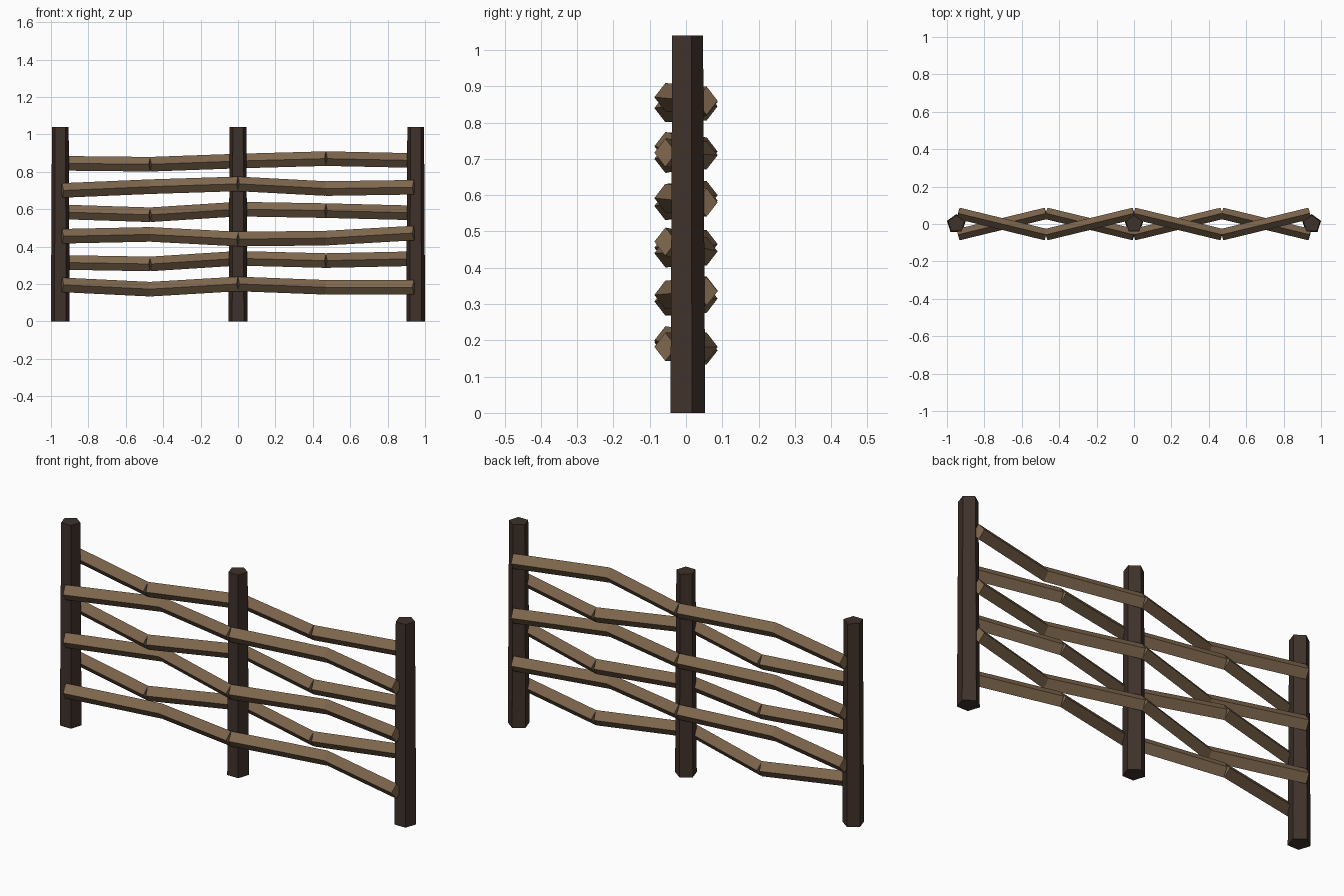
import bpy, bmesh, math
from mathutils import Vector

if "Cube" in bpy.data.objects:
    bpy.data.objects.remove(bpy.data.objects["Cube"])


def material(name, color):
    m = bpy.data.materials.new(name)
    m.diffuse_color = (*color, 1)
    m.use_nodes = True
    m.node_tree.nodes["Principled BSDF"].inputs["Base Color"].default_value = m.diffuse_color
    return m


def loft(bm, ring_a, ring_b):
    # closed prism between two matching rings
    a = [bm.verts.new(p) for p in ring_a]
    b = [bm.verts.new(p) for p in ring_b]
    n = len(a)
    for i in range(n):
        j = (i + 1) % n
        bm.faces.new((a[i], a[j], b[j], b[i]))
    bm.faces.new(a[::-1])
    bm.faces.new(b)


def finish(bm, name, mat):
    bmesh.ops.recalc_face_normals(bm, faces=bm.faces)
    mesh = bpy.data.meshes.new(name)
    bm.to_mesh(mesh)
    bm.free()
    mesh.materials.append(mat)
    obj = bpy.data.objects.new(name, mesh)
    bpy.context.collection.objects.link(obj)


dark_wood = material("dark_wood", (0.05, 0.031, 0.024))
rail_wood = material("rail_wood", (0.21, 0.135, 0.075))


# Three slightly tapered five-sided posts
def pentagon(x, r, z):
    angles = [math.radians(90 + 72 * i) for i in range(5)]
    return [(x + r * math.cos(a), r * math.sin(a), z) for a in angles]


for name, x in (("left_post", -0.95), ("middle_post", 0), ("right_post", 0.95)):
    bm = bmesh.new()
    loft(bm, pentagon(x, 0.053, 0), pentagon(x, 0.047, 1.04))
    finish(bm, name, dark_wood)

# Six woven rails, each of four straight diamond-section pieces
STATIONS = (-0.94, -0.47, 0, 0.47, 0.94)
WEAVE, HALF_W, HALF_H = 0.057, 0.031, 0.039
RAIL_HEIGHTS = (
    (0.845, 0.84, 0.857, 0.87, 0.86),
    (0.70, 0.72, 0.735, 0.71, 0.717),
    (0.585, 0.57, 0.60, 0.592, 0.58),
    (0.455, 0.465, 0.44, 0.445, 0.472),
    (0.315, 0.307, 0.337, 0.325, 0.335),
    (0.195, 0.172, 0.20, 0.182, 0.182),
)


def diamond(center, side, up):
    return [center + side * HALF_W, center + up * HALF_H,
            center - side * HALF_W, center - up * HALF_H]


for row, heights in enumerate(RAIL_HEIGHTS):
    bm = bmesh.new()
    points = [Vector((x, WEAVE * (-1) ** (row + i), z))
              for i, (x, z) in enumerate(zip(STATIONS, heights))]
    for p, q in zip(points, points[1:]):
        along = (q - p).normalized()
        side = Vector((0, 0, 1)).cross(along).normalized()
        up = along.cross(side)
        loft(bm, diamond(p, side, up), diamond(q, side, up))
    finish(bm, f"woven_rail_{row + 1}", rail_wood)
